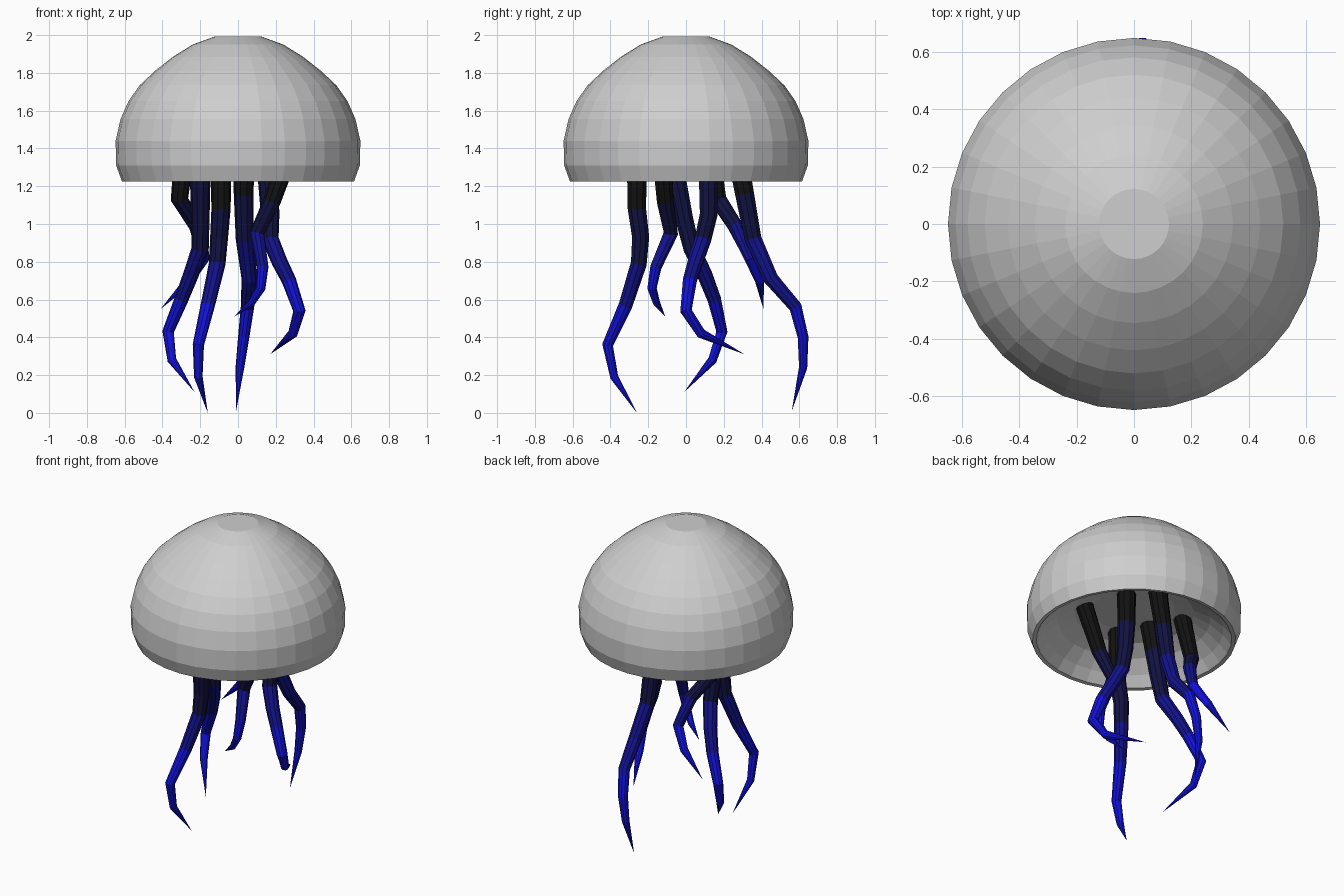
import bpy, bmesh, math
from mathutils import Vector

if "Cube" in bpy.data.objects:
    bpy.data.objects.remove(bpy.data.objects["Cube"])


def material(name, rgb):
    m = bpy.data.materials.new(name)
    m.diffuse_color = (*rgb, 1)
    m.use_nodes = True
    m.node_tree.nodes["Principled BSDF"].inputs["Base Color"].default_value = m.diffuse_color
    return m


GREY = material("bell grey", (0.62, 0.62, 0.62))
BANDS = [material("black", (0.006, 0.006, 0.006)),
         material("dark navy", (0.006, 0.006, 0.055)),
         material("deep blue", (0.006, 0.006, 0.26)),
         material("bright blue", (0.006, 0.006, 0.72))]


def finish(bm, name, mats):
    bmesh.ops.recalc_face_normals(bm, faces=bm.faces)
    me = bpy.data.meshes.new(name)
    bm.to_mesh(me)
    bm.free()
    for m in mats:
        me.materials.append(m)
    ob = bpy.data.objects.new(name, me)
    bpy.context.collection.objects.link(ob)
    return ob


def bridge(bm, a, b, index=0):
    """Join two rings of equal size with quads."""
    n = len(a)
    for i in range(n):
        f = bm.faces.new((a[i], a[(i + 1) % n], b[(i + 1) % n], b[i]))
        f.material_index = index


# Bell: outer dome, rim and hollow underside turned as one profile
def bell(profile, sides=32):
    bm = bmesh.new()
    rings = []
    for r, z in profile:
        rings.append([bm.verts.new((r * math.cos(2 * math.pi * i / sides),
                                    r * math.sin(2 * math.pi * i / sides), z))
                      for i in range(sides)])
    for a, b in zip(rings, rings[1:]):
        bridge(bm, a, b)
    bm.faces.new(rings[0])
    bm.faces.new(rings[-1])
    return finish(bm, "bell", [GREY])


bell([(0.122, 1.993), (0.24, 1.95), (0.345, 1.885), (0.44, 1.81), (0.52, 1.735),
      (0.58, 1.65), (0.622, 1.555), (0.648, 1.44), (0.645, 1.31), (0.614, 1.225),
      (0.59, 1.228), (0.54, 1.29), (0.46, 1.36), (0.36, 1.41), (0.25, 1.43), (0.12, 1.43)])


# Tentacle: tapering tube along a path, one colour band digit per segment
def tentacle(name, path, bands, radius=0.058, sides=10):
    pts = [Vector(p) for p in path]
    dist = [0.0]
    for a, b in zip(pts, pts[1:]):
        dist.append(dist[-1] + (b - a).length)
    bm = bmesh.new()
    rings = []
    for k, p in enumerate(pts[:-1]):
        d = (pts[k + 1] - pts[max(k - 1, 0)]).normalized()
        u = Vector((0, 1, 0)).cross(d).normalized()
        v = d.cross(u)
        r = radius * math.sqrt(1 - dist[k] / dist[-1])
        rings.append([bm.verts.new(p + r * (u * math.cos(t) + v * math.sin(t)))
                      for t in (2 * math.pi * i / sides for i in range(sides))])
    for a, b, c in zip(rings, rings[1:], bands):
        bridge(bm, a, b, int(c))
    bm.faces.new(rings[0])
    # pointed end
    tip = bm.verts.new(pts[-1])
    last = rings[-1]
    for i in range(sides):
        bm.faces.new((last[i], last[(i + 1) % sides], tip)).material_index = 3
    return finish(bm, name, BANDS)


tentacle("front_tentacle",
         [(-.09, -.26, 1.43), (-.09, -.26, 1.08), (-.10, -.24, .93), (-.11, -.25, .79),
          (-.16, -.32, .57), (-.21, -.415, .36), (-.21, -.38, .19), (-.16, -.26, 0)], "0112333")
tentacle("back_tentacle",
         [(.03, .26, 1.43), (.03, .31, 1.16), (.035, .355, .92), (.06, .45, .71),
          (.05, .58, .56), (.03, .62, .40), (.01, .62, .24), (-.01, .56, 0.01)], "0122333")
tentacle("left_tentacle",
         [(-.19, -.08, 1.43), (-.2, -.05, 1.23), (-.2, -.01, 1.03), (-.2, .03, .87),
          (-.25, .10, .73), (-.30, .15, .6), (-.37, .19, .43), (-.35, .14, .28),
          (-.23, -.01, .11)], "01122333")
tentacle("right_tentacle",
         [(.16, .12, 1.43), (.16, .12, 1.22), (.17, .12, 1.05), (.17, .09, .92),
          (.22, .05, .80), (.27, .02, .70), (.325, 0, .54), (.29, .08, .42),
          (.17, .31, .31)], "01122333")
tentacle("front_right_tentacle",
         [(.28, -.13, 1.41), (.18, -.11, 1.12), (.10, -.08, .95), (.13, -.16, .77),
          (.12, -.18, .66), (.07, -.155, .58), (-.02, -.11, .51)], "012333", 0.055)
tentacle("back_left_tentacle",
         [(-.28, .12, 1.42), (-.31, .17, 1.13), (-.22, .26, .99), (-.18, .34, .82),
          (-.26, .39, .70), (-.41, .41, .55)], "01233", 0.055)
